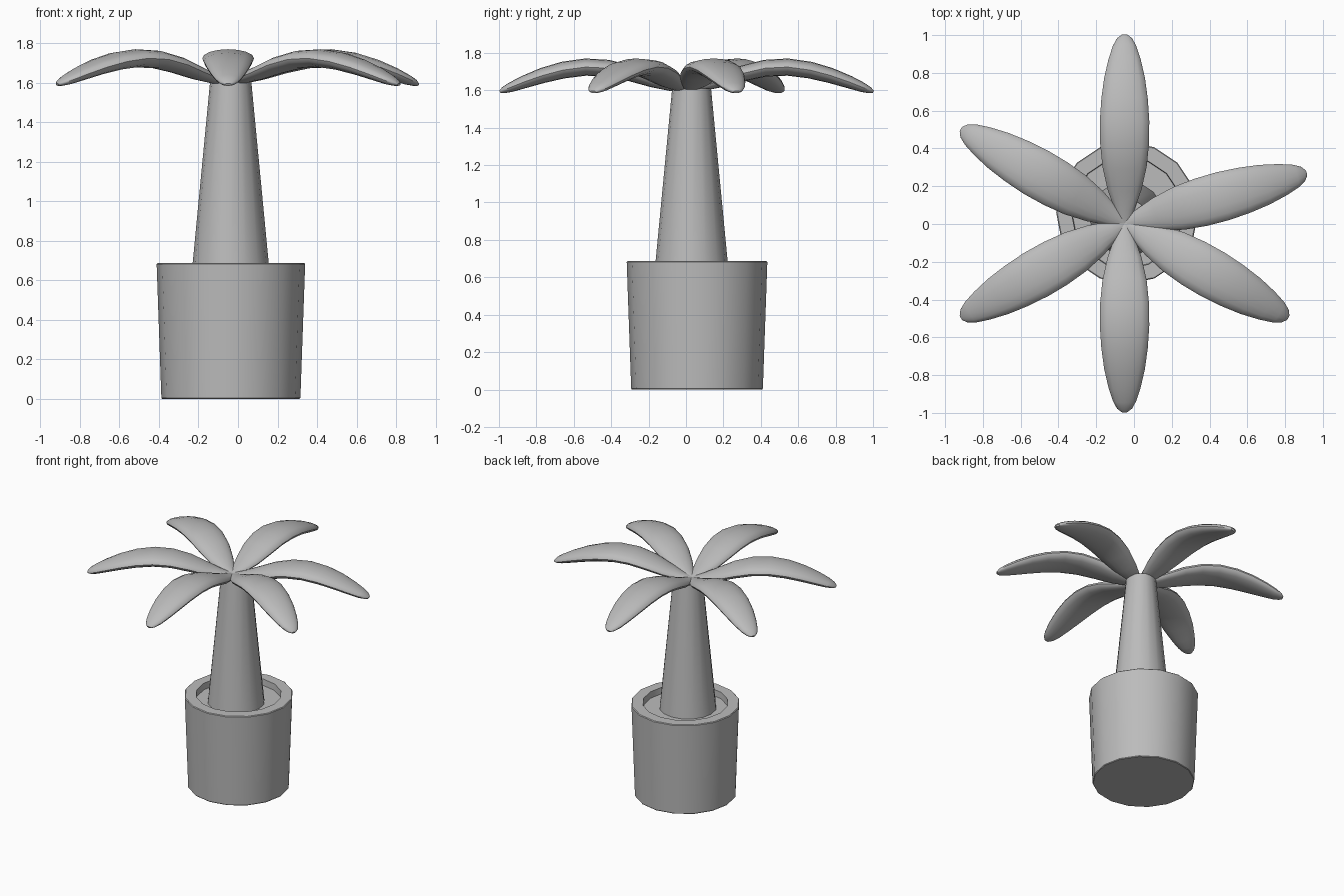
import bpy, bmesh, math
from mathutils import Matrix, Vector

cube = bpy.data.objects.get("Cube")
if cube:
    bpy.data.objects.remove(cube, do_unlink=True)

# Single colour
grey = bpy.data.materials.new("plain grey")
grey.use_nodes = True
grey.diffuse_color = (0.5, 0.5, 0.5, 1)
grey.node_tree.nodes["Principled BSDF"].inputs["Base Color"].default_value = (0.5, 0.5, 0.5, 1)


def loft(name, rings, location, turn=0.0):
    """Skin a list of equal rings, cap both ends and shade smoothly."""
    bm = bmesh.new()
    loops = [[bm.verts.new(p) for p in ring] for ring in rings]
    n = len(loops[0])
    for a, b in zip(loops, loops[1:]):
        for i in range(n):
            j = (i + 1) % n
            bm.faces.new((a[i], a[j], b[j], b[i]))
    bm.faces.new(loops[0])
    bm.faces.new(loops[-1])
    bmesh.ops.recalc_face_normals(bm, faces=bm.faces)
    mesh = bpy.data.meshes.new(name)
    bm.to_mesh(mesh)
    bm.free()
    mesh.materials.append(grey)
    obj = bpy.data.objects.new(name, mesh)
    obj.matrix_world = Matrix.Translation(location) @ Matrix.Rotation(turn, 4, "Z")
    bpy.context.collection.objects.link(obj)
    bpy.ops.object.select_all(action="DESELECT")
    obj.select_set(True)
    bpy.context.view_layer.objects.active = obj
    bpy.ops.object.shade_smooth_by_angle(angle=math.radians(35))
    return obj


def angles(count):
    return [math.tau * i / count for i in range(count)]


def lathe(name, profile, location, sides=16):
    rings = [[(r * math.cos(a), r * math.sin(a), z) for a in angles(sides)]
             for r, z in profile]
    return loft(name, rings, location)


# Pot with a recessed soil floor
lathe("pot", [(0.348, 0), (0.352, 0.005), (0.376, 0.682), (0.371, 0.687),
              (0.295, 0.687), (0.292, 0.64)], (-0.036, 0.059, 0))

# Tapered trunk
lathe("trunk", [(0.198, 0.63), (0.104, 1.61)], (-0.037, 0.03, 0))

# Leaf stations: distance, centre height, half width, half thickness
STATIONS = [(0.0, 1.605, 0.03, 0.015), (0.08, 1.62, 0.055, 0.025),
            (0.18, 1.649, 0.09, 0.034), (0.3, 1.69, 0.117, 0.042),
            (0.42, 1.718, 0.129, 0.045), (0.54, 1.724, 0.131, 0.046),
            (0.66, 1.708, 0.123, 0.045), (0.77, 1.679, 0.108, 0.041),
            (0.87, 1.644, 0.085, 0.034), (0.94, 1.616, 0.062, 0.026),
            (0.98, 1.6, 0.04, 0.017), (0.998, 1.591, 0.016, 0.007)]


def leaf(name, degrees):
    rings = []
    for k, (d, z, w, t) in enumerate(STATIONS):
        before, after = STATIONS[max(k - 1, 0)], STATIONS[min(k + 1, len(STATIONS) - 1)]
        along = Vector((after[0] - before[0], 0, after[1] - before[1])).normalized()
        up = Vector((-along.z, 0, along.x))
        rings.append([Vector((d, w * math.cos(a), z)) + up * t * math.sin(a)
                      for a in angles(16)])
    return loft(name, rings, (-0.05, 0.003, 0), math.radians(degrees))


for name, degrees in [("leaf_left", 15.5), ("leaf_back", 90), ("leaf_back_right", 150),
                      ("leaf_front_right", 210), ("leaf_front", 270),
                      ("leaf_front_left", 330)]:
    leaf(name, degrees)
